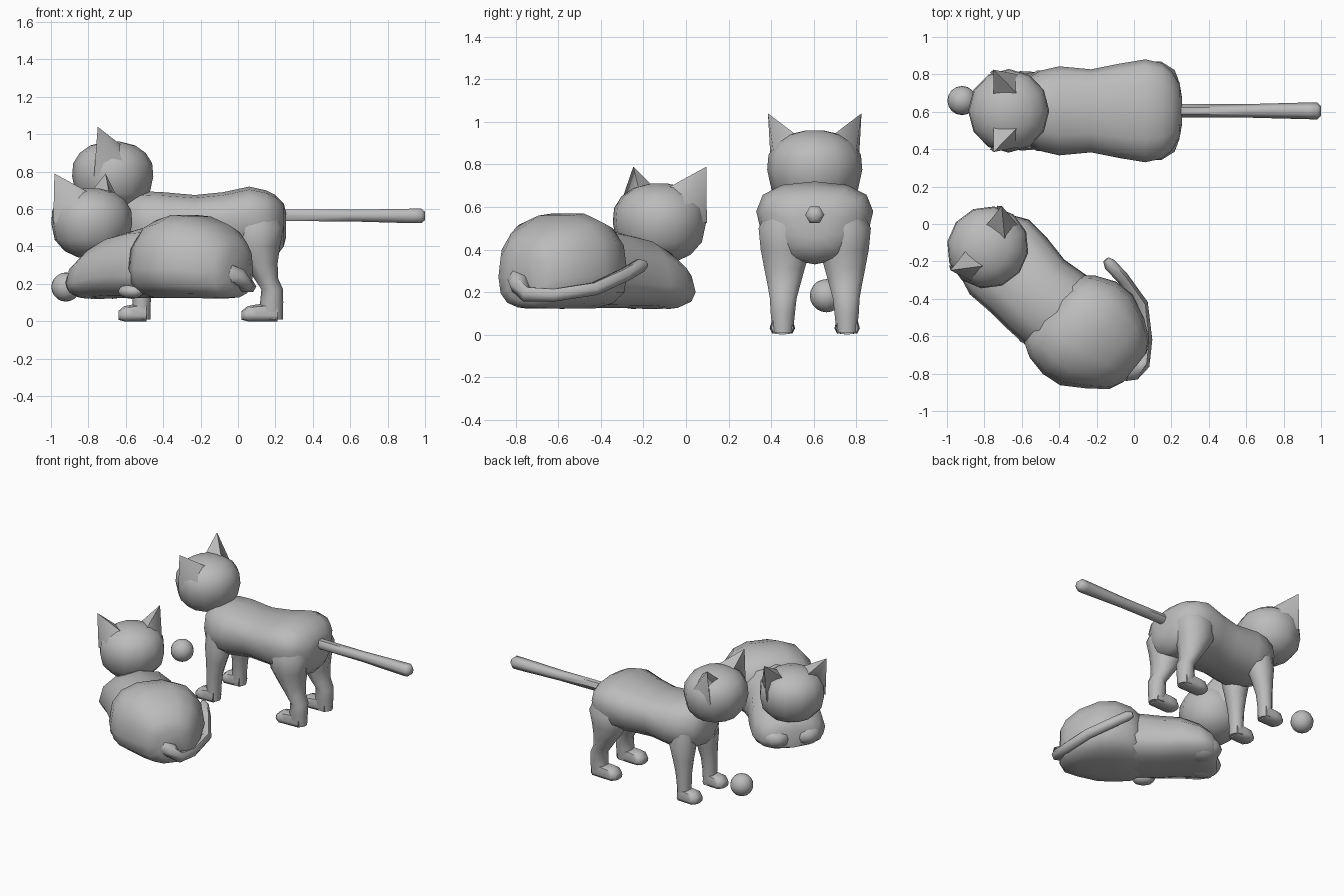
import bpy, bmesh, math
from mathutils import Matrix, Vector

if "Cube" in bpy.data.objects:
    bpy.data.objects.remove(bpy.data.objects["Cube"])

fur = bpy.data.materials.new("plain_grey")
fur.diffuse_color = (0.5, 0.5, 0.5, 1)
fur.use_nodes = True
fur.node_tree.nodes["Principled BSDF"].inputs["Base Color"].default_value = fur.diffuse_color

STAND = Matrix.Translation((0, 0.605, 0))
TURN = Matrix.Rotation(math.radians(-38.5), 4, 'Z')
LIE = Matrix.Translation((-0.25, -0.55, 0)) @ TURN


def finish(name, bm, frame, angle=60):
    bmesh.ops.recalc_face_normals(bm, faces=bm.faces[:])
    bm.transform(frame)
    me = bpy.data.meshes.new(name)
    bm.to_mesh(me)
    bm.free()
    me.materials.append(fur)
    ob = bpy.data.objects.new(name, me)
    bpy.context.collection.objects.link(ob)
    bpy.ops.object.select_all(action='DESELECT')
    ob.select_set(True)
    bpy.context.view_layer.objects.active = ob
    bpy.ops.object.shade_smooth_by_angle(angle=math.radians(angle))
    return ob


def loft(name, rings, frame, angle=60):
    """Skin a list of point rings and cap both ends."""
    bm = bmesh.new()
    vs = [[bm.verts.new(p) for p in r] for r in rings]
    n = len(vs[0])
    for a, b in zip(vs, vs[1:]):
        for i in range(n):
            j = (i + 1) % n
            bm.faces.new((a[i], a[j], b[j], b[i]))
    bm.faces.new(vs[0])
    bm.faces.new(vs[-1])
    return finish(name, bm, frame, angle)


def spow(v, p):
    return math.copysign(abs(v) ** p, v)


def x_ring(x, y, hw, z0, zm, z1, n=12, p=0.85):
    """Upright ring across x, widest at height zm."""
    out = []
    for k in range(n):
        a = 2 * math.pi * k / n
        s = spow(math.sin(a), p)
        out.append((x, y + hw * spow(math.cos(a), p),
                    zm + s * (z1 - zm if s > 0 else zm - z0)))
    return out


def z_ring(z, x, rx, y, ry, n=10):
    """Flat ring at height z."""
    return [(x + rx * math.cos(2 * math.pi * k / n),
             y + ry * math.sin(2 * math.pi * k / n), z) for k in range(n)]


def ball(name, centre, radii, frame, seg=12, rows=8):
    bm = bmesh.new()
    bmesh.ops.create_uvsphere(bm, u_segments=seg, v_segments=rows, radius=1)
    bm.transform(Matrix.Translation(centre) @ Matrix.Diagonal((*radii, 1)))
    return finish(name, bm, frame)


def tube(name, path, radii, frame, n=6):
    """Round tube along a path."""
    pts = [Vector(p) for p in path]
    rings = []
    for i, p in enumerate(pts):
        d = (pts[min(i + 1, len(pts) - 1)] - pts[max(i - 1, 0)]).normalized()
        side = d.cross(Vector((0, 0, 1))).normalized()
        up = side.cross(d)
        rings.append([p + radii[i] * (side * math.cos(2 * math.pi * k / n)
                                      + up * math.sin(2 * math.pi * k / n))
                      for k in range(n)])
    return loft(name, rings, frame)


def head(prefix, frame):
    """Rounded skull with two broad, hollow-fronted pointed ears, facing -x."""
    rows = [(-0.185, 0.07), (-0.15, 0.145), (-0.09, 0.198), (0, 0.217),
            (0.07, 0.211), (0.125, 0.176), (0.165, 0.12), (0.185, 0.04)]
    loft(prefix + "_head", [z_ring(z, 0, r, 0, r * 1.03, 12) for z, r in rows], frame)
    for s, side in ((-1, "left"), (1, "right")):
        bm = bmesh.new()
        pts = [(-0.08, 0.22, 0.265), (-0.08, 0.075, 0.15), (0.06, 0.075, 0.155),
               (0.10, 0.185, 0.02), (-0.10, 0.205, 0.0), (-0.05, 0.15, 0.11)]
        tip, fin, back, bout, fout, hollow = [bm.verts.new((x, s * y, z)) for x, y, z in pts]
        for f in ((tip, fin, back), (tip, back, bout), (tip, bout, fout),
                  (tip, fout, hollow), (tip, hollow, fin),
                  (hollow, fout, bout), (hollow, bout, back), (hollow, back, fin)):
            bm.faces.new(f)
        finish(prefix + "_ear_" + side, bm, frame, 75)


# Standing cat: torso (x, half width, bottom, widest height, top)
torso = [(-0.63, 0.08, 0.46, 0.54, 0.63), (-0.59, 0.16, 0.38, 0.52, 0.68),
         (-0.50, 0.215, 0.34, 0.52, 0.695), (-0.40, 0.238, 0.34, 0.53, 0.69),
         (-0.23, 0.222, 0.36, 0.54, 0.675), (-0.08, 0.252, 0.36, 0.55, 0.69),
         (0.06, 0.275, 0.34, 0.58, 0.72), (0.15, 0.255, 0.33, 0.58, 0.70),
         (0.20, 0.215, 0.34, 0.57, 0.675), (0.245, 0.14, 0.40, 0.55, 0.63),
         (0.257, 0.07, 0.45, 0.53, 0.58)]
loft("standing_torso", [x_ring(x, 0, *r) for x, *r in torso], STAND)
head("standing", STAND @ Matrix.Translation((-0.67, 0, 0.775)))
tube("standing_tail", [(0.22, 0, 0.567), (0.6, 0, 0.565), (0.94, 0, 0.563),
                       (0.98, 0, 0.563), (1.0, 0, 0.563)],
     [0.036, 0.036, 0.045, 0.045, 0.025], STAND)

# Legs (z, x, x radius, y offset, y radius) and paws
hind = [(0.01, 0.18, 0.06, 0.15, 0.05), (0.10, 0.18, 0.062, 0.15, 0.06),
        (0.17, 0.183, 0.058, 0.148, 0.066), (0.23, 0.15, 0.064, 0.145, 0.08),
        (0.31, 0.12, 0.092, 0.142, 0.10), (0.40, 0.095, 0.13, 0.138, 0.122),
        (0.50, 0.10, 0.145, 0.145, 0.125), (0.60, 0.10, 0.11, 0.13, 0.09)]
front = [(0.01, -0.515, 0.046, 0.15, 0.05), (0.10, -0.515, 0.048, 0.15, 0.052),
         (0.20, -0.51, 0.055, 0.148, 0.058), (0.30, -0.50, 0.073, 0.14, 0.072),
         (0.40, -0.49, 0.095, 0.13, 0.09), (0.52, -0.49, 0.09, 0.12, 0.08)]
for s, side in ((-1, "left"), (1, "right")):
    for kind, rows, toe, heel in (("hind", hind, 0.02, 0.21), ("front", front, -0.64, -0.49)):
        loft(f"{kind}_leg_{side}", [z_ring(z, x, rx, s * y, ry) for z, x, rx, y, ry in rows], STAND)
        paw = [(toe, 0.04, 0.008, 0.03, 0.055), (toe + 0.03, 0.06, 0.0, 0.03, 0.08),
               (toe + 0.08, 0.058, 0.0, 0.03, 0.09), (heel, 0.052, 0.0, 0.03, 0.10)]
        loft(f"{kind}_paw_{side}", [x_ring(x, s * 0.152, *r, 8, 0.65) for x, *r in paw], STAND)

# Lying cat: rounded haunches (x, y, half width, bottom, widest height, top)
haunch = [(0.335, -0.01, 0.10, 0.16, 0.28, 0.38), (0.30, -0.015, 0.17, 0.125, 0.27, 0.45),
          (0.21, -0.015, 0.24, 0.12, 0.27, 0.52), (0.08, -0.025, 0.31, 0.12, 0.28, 0.565),
          (-0.03, -0.03, 0.315, 0.12, 0.28, 0.575), (-0.14, -0.04, 0.28, 0.12, 0.28, 0.545),
          (-0.21, -0.045, 0.23, 0.13, 0.28, 0.48)]
loft("lying_haunches", [x_ring(x, *r, 14, 0.78) for x, *r in haunch], LIE)

# Lying chest and shoulders
chest = [(0.05, -0.02, 0.2, 0.13, 0.25, 0.50), (-0.15, -0.035, 0.25, 0.125, 0.25, 0.51),
         (-0.32, -0.035, 0.24, 0.125, 0.24, 0.495), (-0.47, -0.01, 0.25, 0.125, 0.23, 0.465),
         (-0.60, 0.0, 0.255, 0.12, 0.21, 0.40), (-0.68, 0.0, 0.22, 0.12, 0.20, 0.34),
         (-0.72, 0.0, 0.15, 0.14, 0.20, 0.28)]
loft("lying_chest", [x_ring(x, *r) for x, *r in chest], LIE)

# Tucked forepaws meeting in the middle, and a hind toe under the flank
for s, side in ((-1, "left"), (1, "right")):
    ball("tucked_paw_" + side, (-0.62, s * 0.105, 0.205), (0.13, 0.112, 0.085), LIE, 12, 8)
ball("tucked_hind_paw", (-0.23, -0.225, 0.16), (0.08, 0.06, 0.04), LIE, 8, 6)
head("lying", Matrix.Translation((-0.782, -0.125, 0.525)) @ TURN)

# Curled tail wrapping the haunches
tube("lying_tail", [(-0.05, -0.79, 0.26), (0.0, -0.785, 0.24), (0.045, -0.75, 0.19),
                    (0.064, -0.62, 0.185), (0.042, -0.43, 0.215), (-0.06, -0.29, 0.28),
                    (-0.13, -0.215, 0.325), (-0.15, -0.19, 0.33)],
     [0.05, 0.05, 0.04, 0.034, 0.034, 0.034, 0.034, 0.018], Matrix())

# Toy ball
ball("toy_ball", (-0.92, 0.66, 0.183), (0.078, 0.078, 0.078), Matrix(), 16, 10)
